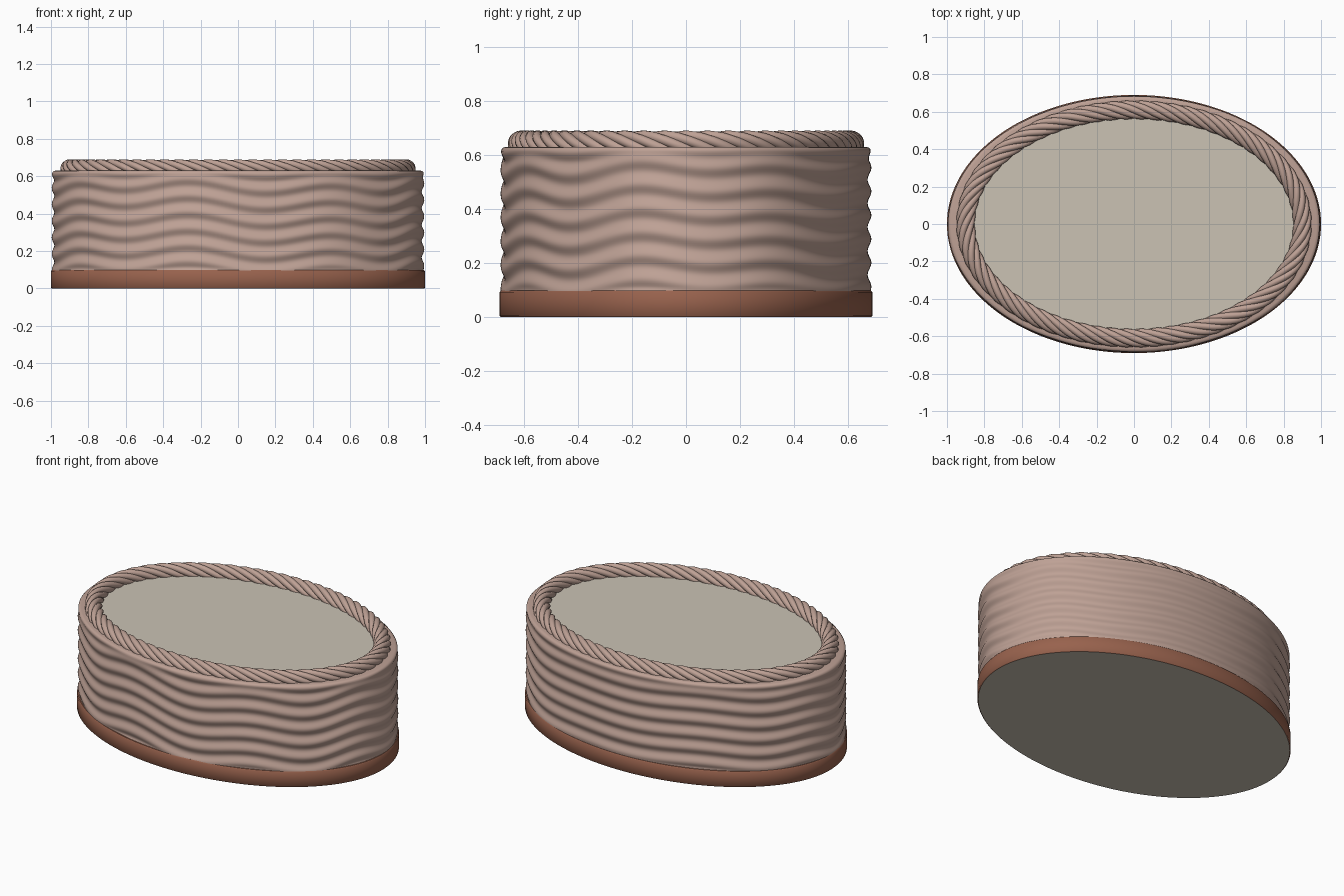
import bpy, math
from math import sin, cos, pi, radians

if "Cube" in bpy.data.objects:
    bpy.data.objects.remove(bpy.data.objects["Cube"])

A, B = 1.0, 0.69          # outer half axes
N = 288                   # segments round the oval


def material(name, rgb):
    lin = [((c / 255 + 0.055) / 1.055) ** 2.4 for c in rgb]
    m = bpy.data.materials.new(name)
    m.diffuse_color = (*lin, 1)
    m.use_nodes = True
    m.node_tree.nodes["Principled BSDF"].inputs["Base Color"].default_value = m.diffuse_color
    return m


ROSE = material("dusty_rose", (190, 161, 149))
BROWN = material("terracotta_brown", (152, 98, 77))
CREAM = material("cream", (203, 194, 180))


def build(name, verts, faces, mats, smooth=45):
    me = bpy.data.meshes.new(name)
    me.from_pydata(verts, [], faces)
    ob = bpy.data.objects.new(name, me)
    bpy.context.collection.objects.link(ob)
    for m in mats:
        me.materials.append(m)
    bpy.ops.object.select_all(action='DESELECT')
    ob.select_set(True)
    bpy.context.view_layer.objects.active = ob
    bpy.ops.object.shade_smooth_by_angle(angle=radians(smooth))
    return ob


def oval(z, inset, t):
    return ((A - inset) * cos(t), (B - inset) * sin(t), z)


def rows_to_faces(rows):
    return [(r * N + i, r * N + (i + 1) % N, (r + 1) * N + (i + 1) % N, (r + 1) * N + i)
            for r in range(rows - 1) for i in range(N)]


angles = [2 * pi * i / N for i in range(N)]

# Base band, with a cream underside
profile = [(0.0, 0.005), (0.005, 0.0), (0.092, 0.0), (0.098, 0.005), (0.098, 0.06)]
verts = [oval(z, d, t) for z, d in profile for t in angles]
faces = rows_to_faces(len(profile)) + [tuple(reversed(range(N)))]
base = build("base_band", verts, faces, [BROWN, CREAM])
base.data.polygons[-1].material_index = 1


# Body wall with flowing horizontal ripples
def ripple(t, z):
    front = 0.5 - 0.5 * sin(t)                       # waves are strongest in front
    wave = (0.006 + 0.018 * front) * cos(8 * (t - radians(255))) + 0.012 * cos(3 * t)
    groove = 0.5 + 0.5 * cos(2 * pi * (z - 0.16 - wave) / 0.088)
    fade = min(1, (0.625 - z) / 0.05, (z - 0.08) / 0.03)
    return 0.004 + 0.014 * groove * max(0, fade)


ROWS = 64
verts = []
for r in range(ROWS):
    z = 0.09 + (0.612 - 0.09) * r / (ROWS - 1)
    verts += [oval(z, ripple(t, z), t) for t in angles]
rim = [(0.621, 0.008), (0.627, 0.014), (0.63, 0.024), (0.63, 0.11)]
verts += [oval(z, d, t) for z, d in rim for t in angles]
build("rippled_body", verts, rows_to_faces(ROWS + len(rim)), [ROSE])

# Cream top panel inside the rope
build("top_panel", [oval(0.626, 0.09, t) for t in angles], [tuple(range(N))], [CREAM])

# Twisted rope on the rim: six strands wound round an oval path
STRANDS, TURNS, SEG, SIDES = 6, 10, 480, 10
RA, RB, RZ, WIND, THICK = 0.90, 0.61, 0.640, 0.030, 0.020
path, length = [], [0.0]
for i in range(SEG + 1):
    t = 2 * pi * i / SEG
    path.append((RA * cos(t), RB * sin(t)))
    if i:
        length.append(length[-1] + math.dist(path[-1], path[-2]))

verts, faces = [], []
for s in range(STRANDS):
    start = len(verts)
    for i in range(SEG):
        t = 2 * pi * i / SEG
        nx, ny = RB * cos(t), RA * sin(t)            # outward normal of the oval
        k = math.hypot(nx, ny)
        nx, ny = nx / k, ny / k
        phi = 2 * pi * (TURNS * length[i] / length[-1] + s / STRANDS)
        for j in range(SIDES):
            a = phi + 2 * pi * j / SIDES
            out = WIND * sin(phi) + THICK * sin(a)
            up = WIND * cos(phi) + THICK * cos(a)
            verts.append((path[i][0] + nx * out, path[i][1] + ny * out, RZ + up))
    # after whole turns each strand closes on itself
    for i in range(SEG):
        i2 = (i + 1) % SEG
        for j in range(SIDES):
            j2 = (j + 1) % SIDES
            faces.append((start + i * SIDES + j, start + i * SIDES + j2,
                          start + i2 * SIDES + j2, start + i2 * SIDES + j)[::-1])
build("rope_trim", verts, faces, [ROSE], 60)

# Make all normals point outward on the rope
rope = bpy.data.objects["rope_trim"]
bpy.ops.object.mode_set(mode='EDIT')
bpy.ops.mesh.select_all(action='SELECT')
bpy.ops.mesh.normals_make_consistent(inside=False)
bpy.ops.object.mode_set(mode='OBJECT')
